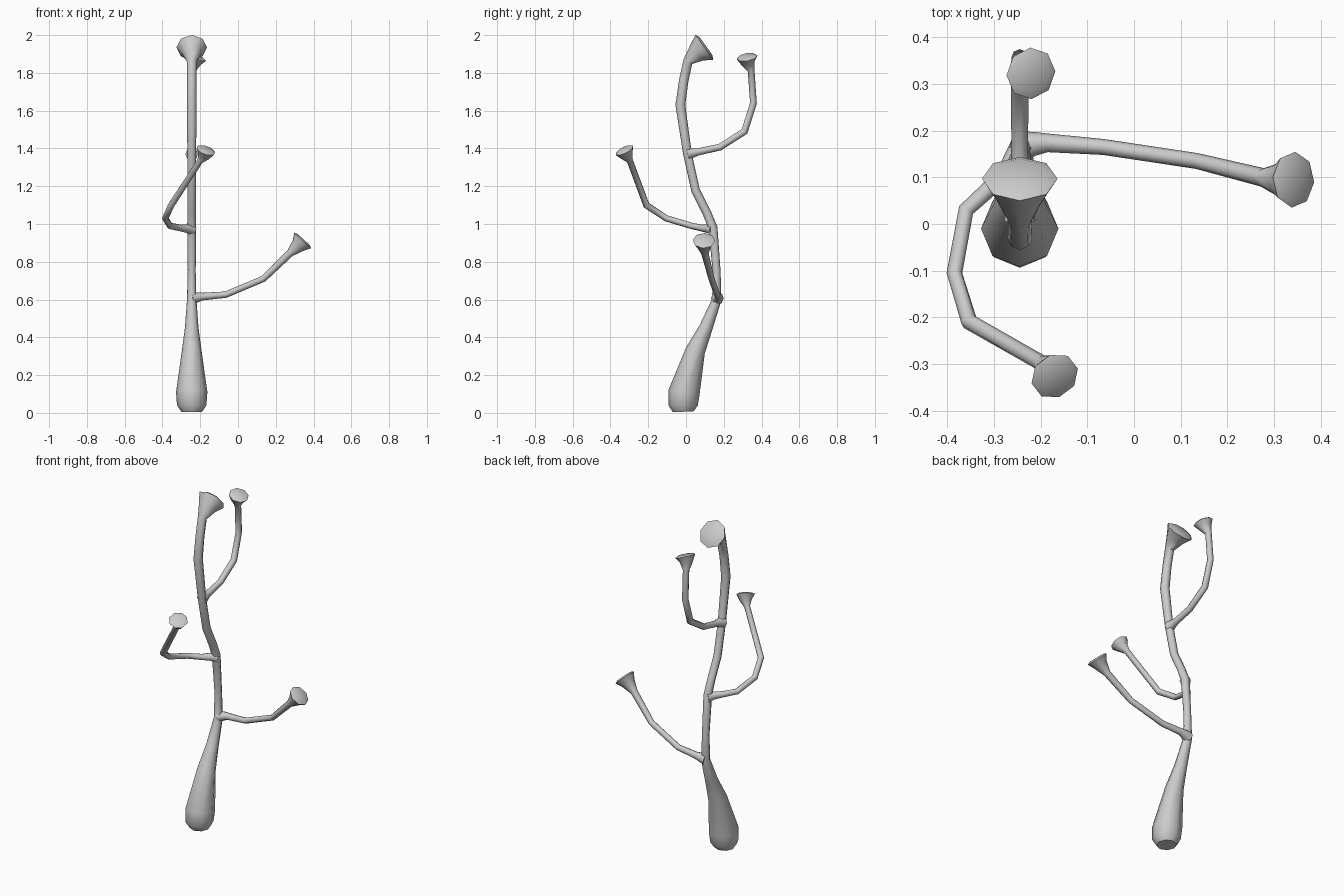
import bpy, bmesh, math
from mathutils import Vector

cube = bpy.data.objects.get("Cube")
if cube:
    bpy.data.objects.remove(cube, do_unlink=True)

grey = bpy.data.materials.new("plain_grey")
grey.use_nodes = True
grey.diffuse_color = (0.6, 0.6, 0.6, 1)
grey.node_tree.nodes["Principled BSDF"].inputs["Base Color"].default_value = (0.6, 0.6, 0.6, 1)

SIDES = 8


def bud_rings(centre, axis, radius):
    """Flared bud: throat, rim and slightly raised flat cap."""
    c, a = Vector(centre), Vector(axis).normalized()
    steps = ((-0.6, 0.66), (0, 1), (0.14, 0.72))
    return [(*(c + a * radius * along), radius * wide) for along, wide in steps]


def loft(name, rings, side):
    """Tapered eight-sided tube through (x, y, z, radius) rings."""
    pts = [Vector(r[:3]) for r in rings]
    last = len(pts) - 1
    u = Vector(side)
    bm = bmesh.new()
    loops = []
    for i, p in enumerate(pts):
        t = Vector()
        if i > 0:
            t += (p - pts[i - 1]).normalized()
        if i < last:
            t += (pts[i + 1] - p).normalized()
        t.normalize()
        u = (u - t * u.dot(t)).normalized()
        v = t.cross(u)
        loop = []
        for k in range(SIDES):
            ang = 2 * math.pi * k / SIDES
            loop.append(bm.verts.new(p + (u * math.cos(ang) + v * math.sin(ang)) * rings[i][3]))
        loops.append(loop)
    for a, b in zip(loops, loops[1:]):
        for k in range(SIDES):
            n = (k + 1) % SIDES
            bm.faces.new((a[k], a[n], b[n], b[k]))
    bm.faces.new(loops[0][::-1])
    bm.faces.new(loops[-1])
    bmesh.ops.recalc_face_normals(bm, faces=bm.faces)
    mesh = bpy.data.meshes.new(name)
    bm.to_mesh(mesh)
    bm.free()
    mesh.materials.append(grey)
    obj = bpy.data.objects.new(name, mesh)
    bpy.context.collection.objects.link(obj)
    bpy.ops.object.select_all(action="DESELECT")
    obj.select_set(True)
    bpy.context.view_layer.objects.active = obj
    bpy.ops.object.shade_smooth_by_angle(angle=math.radians(50))
    return obj


# Trunk: swollen foot, swaying stem, large bud leaning backwards
X = -0.245
stem = [(-0.015, 0.006, 0.055), (-0.016, 0.04, 0.078), (-0.01, 0.11, 0.083),
        (0.05, 0.33, 0.052), (0.105, 0.45, 0.036), (0.163, 0.6, 0.025),
        (0.162, 0.75, 0.021), (0.143, 0.98, 0.024), (0.11, 1.06, 0.023),
        (0.05, 1.18, 0.023), (0.008, 1.37, 0.023), (-0.03, 1.63, 0.026),
        (-0.012, 1.76, 0.025), (0.01, 1.86, 0.026)]
loft("trunk", [(X, *s) for s in stem] + bud_rings((X, 0.097, 1.935), (0, 0.8, 0.57), 0.081),
     (1, 0, 0))

# Left branch, lowest
loft("left_branch",
     [(X, 0.165, 0.605, 0.034), (-0.215, 0.172, 0.612, 0.026), (-0.185, 0.174, 0.616, 0.02),
      (-0.065, 0.165, 0.626, 0.017), (0.135, 0.135, 0.71, 0.017), (0.275, 0.1, 0.845, 0.02)]
     + bud_rings((0.342, 0.095, 0.912), (0.67, 0, 0.74), 0.06),
     (0, 1, 0))

# Front branch, hooking out to the right and then forwards
loft("front_branch",
     [(X, 0.145, 0.97, 0.032), (-0.268, 0.118, 0.975, 0.023), (-0.3, 0.085, 0.978, 0.018),
      (-0.36, 0.03, 0.99, 0.017), (-0.385, -0.105, 1.03, 0.017), (-0.353, -0.21, 1.1, 0.018),
      (-0.2, -0.297, 1.335, 0.017)]
     + bud_rings((-0.17, -0.326, 1.39), (0.3, -0.42, 0.85), 0.053),
     (0, 0, 1))

# Back branch, curving upwards
loft("back_branch",
     [(X, 0.008, 1.37, 0.034), (X, 0.035, 1.376, 0.025), (X, 0.065, 1.382, 0.019),
      (X, 0.18, 1.407, 0.018), (X, 0.31, 1.49, 0.019), (X, 0.357, 1.64, 0.018),
      (-0.242, 0.345, 1.81, 0.018)]
     + bud_rings((-0.221, 0.323, 1.883), (0.35, -0.15, 0.92), 0.056),
     (1, 0, 0))
